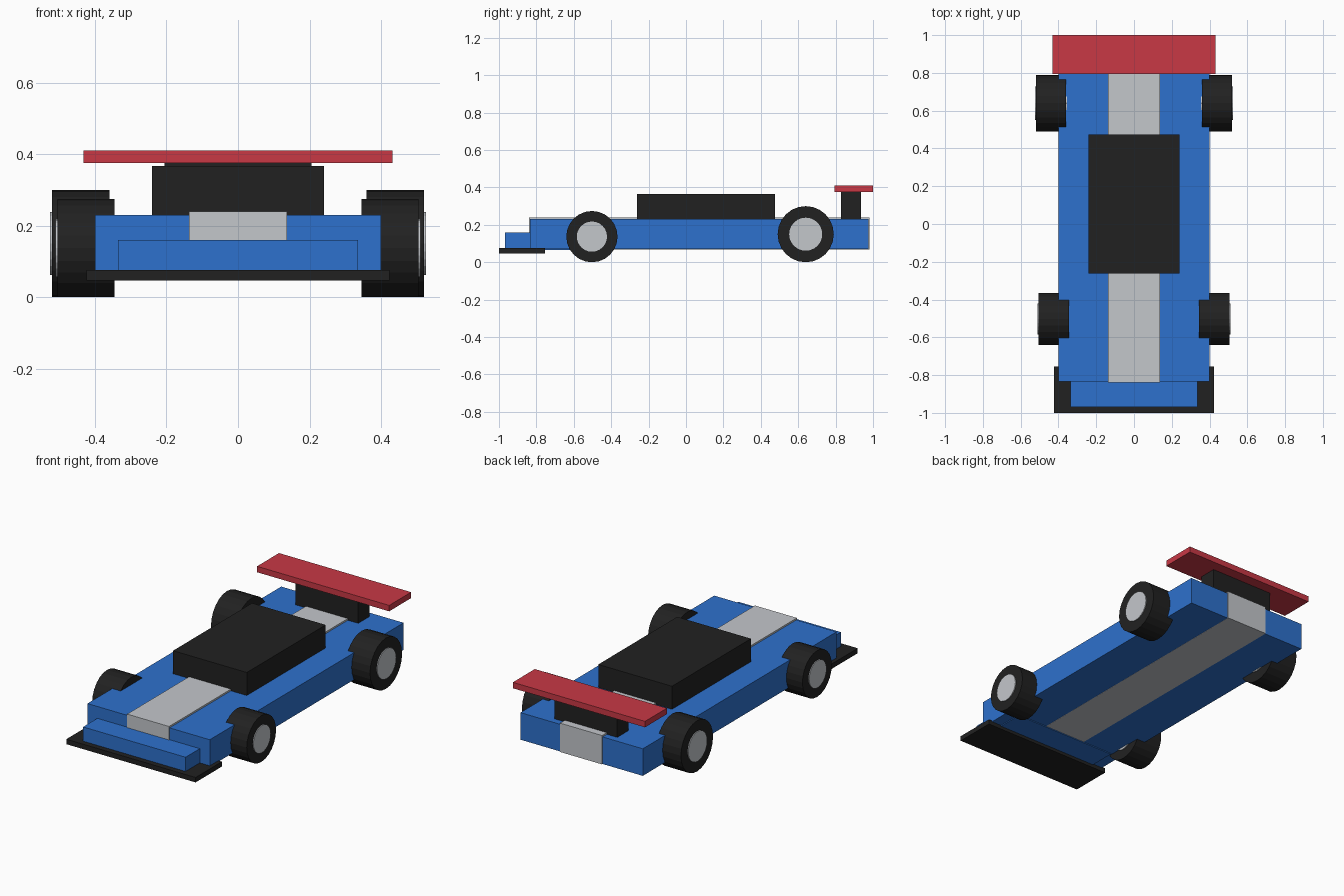
import bpy, math

cube = bpy.data.objects.get("Cube")
if cube:
    bpy.data.objects.remove(cube, do_unlink=True)


def material(name, rgb):
    m = bpy.data.materials.new(name)
    m.use_nodes = True
    m.diffuse_color = (*rgb, 1)
    m.node_tree.nodes["Principled BSDF"].inputs["Base Color"].default_value = (*rgb, 1)
    return m


blue = material("blue_paint", (0.027, 0.165, 0.61))
red = material("red_paint", (0.58, 0.04, 0.06))
silver = material("silver", (0.55, 0.57, 0.60))
black = material("black", (0.0152, 0.0152, 0.0152))


def box(name, mat, half_width, y, z):
    """Box centred on x = 0, spanning the y and z ranges."""
    bpy.ops.mesh.primitive_cube_add(size=1, location=(0, sum(y) / 2, sum(z) / 2))
    ob = bpy.context.object
    ob.name = name
    ob.scale = (2 * half_width, y[1] - y[0], z[1] - z[0])
    bpy.ops.object.transform_apply(location=False, rotation=False, scale=True)
    ob.data.materials.append(mat)


def disc(name, mat, radius, width, x, y, z):
    """Cylinder with its axle along x."""
    bpy.ops.mesh.primitive_cylinder_add(vertices=24, radius=radius, depth=width,
                                        location=(x, y, z),
                                        rotation=(0, math.pi / 2, 0))
    ob = bpy.context.object
    ob.name = name
    ob.data.materials.append(mat)


# Body, nose and centre stripe
box("body", blue, 0.4, (-0.835, 0.975), (0.07, 0.23))
box("nose", blue, 0.335, (-0.968, -0.6), (0.065, 0.16))
box("stripe", silver, 0.137, (-0.84, 0.98), (0.0695, 0.24))

# Cabin and front splitter
box("cabin", black, 0.241, (-0.262, 0.475), (0.2, 0.366))
box("front_splitter", black, 0.423, (-1, -0.755), (0.047, 0.076))

# Rear wing on its support
box("wing_support", black, 0.205, (0.83, 0.935), (0.2, 0.376))
box("rear_wing", red, 0.432, (0.795, 1), (0.375, 0.41))

# Wheels: each hub runs through its tyre and stands slightly proud
axles = {"front": (-0.503, 0.137, 0.425), "rear": (0.64, 0.15, 0.44)}
for axle, (y, radius, x) in axles.items():
    for side, sign in (("left", 1), ("right", -1)):
        disc(f"{axle}_{side}_tyre", black, radius, 0.16, sign * x, y, radius)
        disc(f"{axle}_{side}_hub", silver, radius * 0.59, 0.17, sign * x, y, radius)
